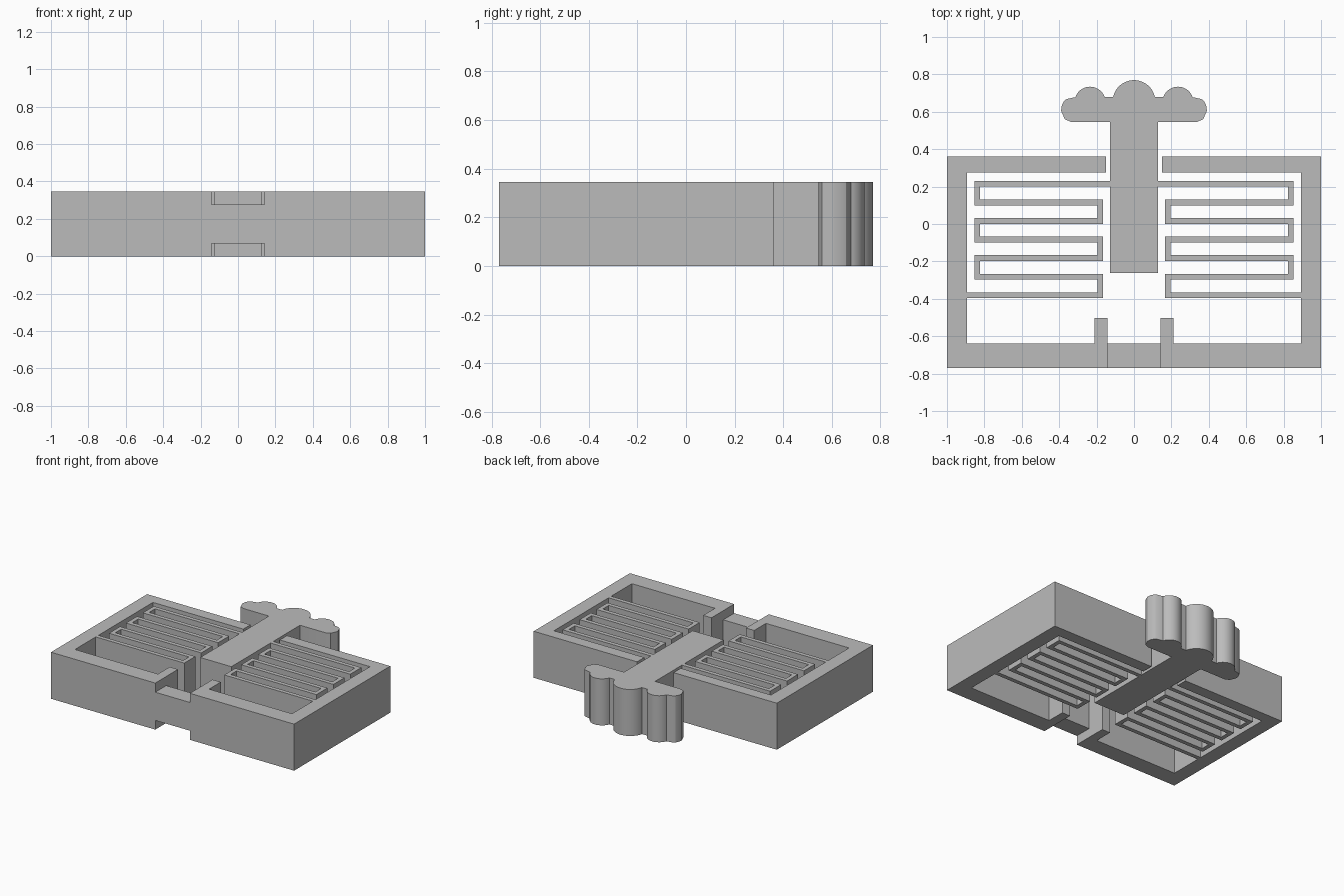
import bpy, bmesh
from math import radians, sin, cos

HEIGHT = 0.346

cube = bpy.data.objects.get("Cube")
if cube:
    bpy.data.objects.remove(cube, do_unlink=True)

grey = bpy.data.materials.new("plain grey")
grey.use_nodes = True
colour = (0.5, 0.5, 0.5, 1)
grey.diffuse_color = colour
grey.node_tree.nodes["Principled BSDF"].inputs["Base Color"].default_value = colour


def extrude(name, outline, z0=0.0, z1=HEIGHT):
    """Solid prism from a plan outline."""
    bm = bmesh.new()
    face = bm.faces.new([bm.verts.new((x, y, z0)) for x, y in outline])
    top = bmesh.ops.extrude_face_region(bm, geom=[face])["geom"]
    verts = [v for v in top if isinstance(v, bmesh.types.BMVert)]
    bmesh.ops.translate(bm, verts=verts, vec=(0, 0, z1 - z0))
    bmesh.ops.recalc_face_normals(bm, faces=bm.faces)
    mesh = bpy.data.meshes.new(name)
    bm.to_mesh(mesh)
    bm.free()
    mesh.materials.append(grey)
    obj = bpy.data.objects.new(name, mesh)
    bpy.context.collection.objects.link(obj)
    return obj


def mirrored(half):
    """Close a right-hand half outline with its mirror image."""
    return half + [(-x, y) for x, y in reversed(half) if abs(x) > 1e-5]


def arc(cx, cy, r, a0, a1, n=18):
    angles = [radians(a0 + (a1 - a0) * i / n) for i in range(n + 1)]
    return [(cx + r * cos(a), cy + r * sin(a)) for a in angles]


def ribbon(path, width):
    """Outline of constant width around a path of right-angle turns."""
    left, right = [], []
    for i, (x, y) in enumerate(path):
        ox = oy = 0
        for j in (i - 1, i):
            if 0 <= j < len(path) - 1:
                dx, dy = path[j + 1][0] - path[j][0], path[j + 1][1] - path[j][1]
                if abs(dx) > abs(dy):
                    oy = width / 2 * (1 if dx > 0 else -1)
                else:
                    ox = -width / 2 * (1 if dy > 0 else -1)
        left.append((x + ox, y + oy))
        right.append((x - ox, y - oy))
    return left + right[::-1]


# Open frame with two stop posts beside the front gap
frame = extrude("frame", mirrored([
    (0.142, -0.769), (1, -0.769), (1, 0.361), (0.15, 0.361), (0.15, 0.276),
    (0.893, 0.276), (0.893, -0.64), (0.21, -0.64), (0.21, -0.502),
    (0.142, -0.502), (0.142, -0.64)]))

# Rebuild the outline order so the front wall is one continuous piece
bpy.data.objects.remove(frame, do_unlink=True)
half = [(1, -0.769), (1, 0.361), (0.15, 0.361), (0.15, 0.276), (0.893, 0.276),
        (0.893, -0.64), (0.21, -0.64), (0.21, -0.502), (0.142, -0.502), (0.142, -0.64)]
frame = extrude("frame", mirrored(half))

# Notches above and below the middle of the front wall
for z0, z1 in ((-0.1, 0.068), (0.278, 0.45)):
    cutter = extrude("notch_cutter", mirrored([(0.142, -0.9), (0.142, -0.55)]), z0, z1)
    cutter.hide_render = True
    cut = frame.modifiers.new("notch", "BOOLEAN")
    cut.operation, cut.solver, cut.object = "DIFFERENCE", "EXACT", cutter
    bpy.context.view_layer.objects.active = frame
    bpy.ops.object.modifier_apply(modifier=cut.name)
    bpy.data.objects.remove(cutter, do_unlink=True)

# Sliding shuttle with a lobed handle
handle_half = [(0.128, -0.261), (0.128, 0.546), (0.337, 0.546), (0.37, 0.56),
               (0.39, 0.606), (0.386, 0.634), (0.374, 0.658), (0.36, 0.668)]
handle_half += arc(0.235, 0.651, 0.083, 19, 161)
handle_half += arc(0, 0.655, 0.114, 11.5, 90)
shuttle = extrude("shuttle", mirrored(handle_half))

# Folded springs joining the shuttle to the side walls
path = [(0.128, 0.215)]
for row in range(7):
    y = 0.215 - 0.0993 * row
    if row:
        path.append((0.838 if row % 2 else 0.18, y))
    path.append((0.838 if row % 2 == 0 else 0.18, y))
path[-1] = (0.893, path[-1][1])
for side, name in ((1, "left_spring"), (-1, "right_spring")):
    extrude(name, [(side * x, y) for x, y in ribbon(path, 0.031)])

# Smooth the round lobes only
bpy.ops.object.select_all(action="DESELECT")
shuttle.select_set(True)
bpy.context.view_layer.objects.active = shuttle
bpy.ops.object.shade_smooth_by_angle(angle=radians(25))
